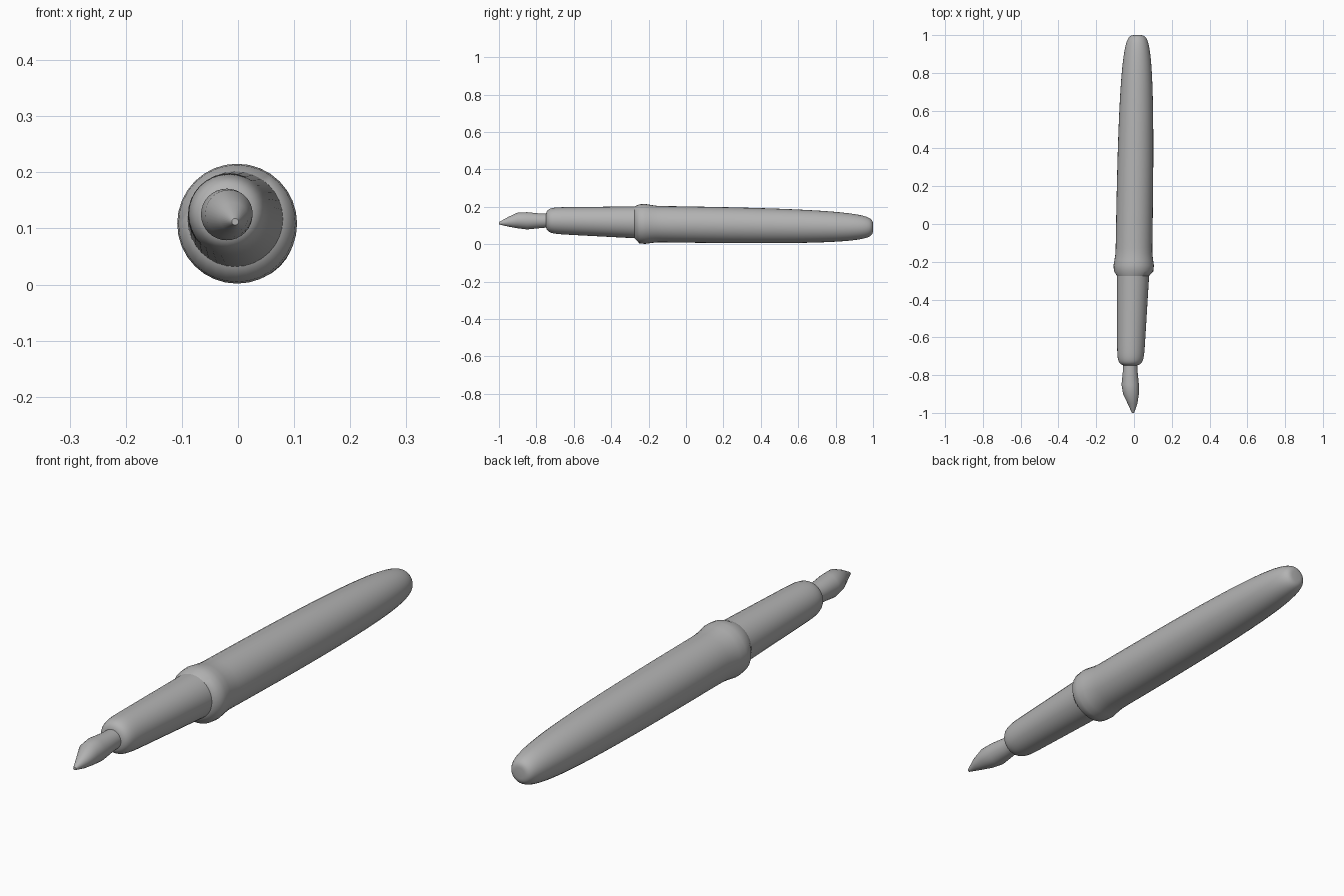
import bpy
import bmesh
from math import cos, sin, exp, pi, tau
from mathutils import Vector

old = bpy.data.objects.get("Cube")
if old:
    bpy.data.objects.remove(old, do_unlink=True)

GREY = (0.45, 0.45, 0.45, 1)
grey = bpy.data.materials.new("plain grey")
grey.use_nodes = True
grey.diffuse_color = GREY
grey.node_tree.nodes["Principled BSDF"].inputs["Base Color"].default_value = GREY

SIDES = 32
STEPS = 64


def loft(name, rings):
    """Skin upright circles, each given as (centre, radius), and close the ends."""
    bm = bmesh.new()
    loops = []
    for centre, radius in rings:
        angles = [tau * side / SIDES for side in range(SIDES)]
        loops.append([bm.verts.new(centre + radius * Vector((cos(angle), 0, sin(angle))))
                      for angle in angles])
    for near, far in zip(loops, loops[1:]):
        for side in range(SIDES):
            before = side - 1
            bm.faces.new((near[before], near[side], far[side], far[before]))
    bm.faces.new(loops[0])
    bm.faces.new(loops[-1])
    bmesh.ops.recalc_face_normals(bm, faces=bm.faces)
    mesh = bpy.data.meshes.new(name)
    bm.to_mesh(mesh)
    bm.free()
    mesh.materials.append(grey)
    obj = bpy.data.objects.new(name, mesh)
    bpy.context.collection.objects.link(obj)
    bpy.context.view_layer.objects.active = obj
    obj.select_set(True)
    bpy.ops.object.shade_smooth_by_angle(angle=1)
    obj.select_set(False)


def rounded_tube(start, end, radius_at):
    """Rings along a straight axis, packed closer together towards the rounded end."""
    travel = [sin(pi / 2 * step / STEPS) for step in range(STEPS)]
    return [(start.lerp(end, t), radius_at(t)) for t in travel]


def barrel_radius(t):
    # Long domed taper with a raised collar at the open end
    taper = 0.097 * (1 - t ** 3) ** 0.22
    collar = 0.01 * exp(-((t - 0.02) / 0.035) ** 2)
    return taper + collar


def grip_radius(t):
    # Straight taper that ends in a tight rounded shoulder
    return (0.085 - 0.015 * t) * (1 - t ** 20) ** 0.25


# Centres of the joints between parts, along the slightly bent pen
collar_centre = Vector((-0.002, -0.25, 0.109))
barrel_end = Vector((0.018, 1, 0.09))
grip_back = Vector((-0.005, -0.275, 0.117))
grip_front = Vector((-0.019, -0.75, 0.127))

# Barrel: a sloped lip leads from the grip up to the collar
lip = [(grip_back, grip_radius(0))]
loft("barrel", lip + rounded_tube(collar_centre, barrel_end, barrel_radius))

# Grip: sleeve between the barrel and the nib
loft("grip", rounded_tube(grip_back, grip_front, grip_radius))

# Nib: narrow neck, swollen middle and drooping point
loft("nib", [
    (grip_front + Vector((0, 0.02, 0)), 0.037),
    (Vector((-0.02, -0.78, 0.125)), 0.039),
    (Vector((-0.02, -0.85, 0.125)), 0.046),
    (Vector((-0.016, -0.9, 0.127)), 0.042),
    (Vector((-0.008, -0.95, 0.12)), 0.026),
    (Vector((-0.005, -1, 0.112)), 0.006),
])
